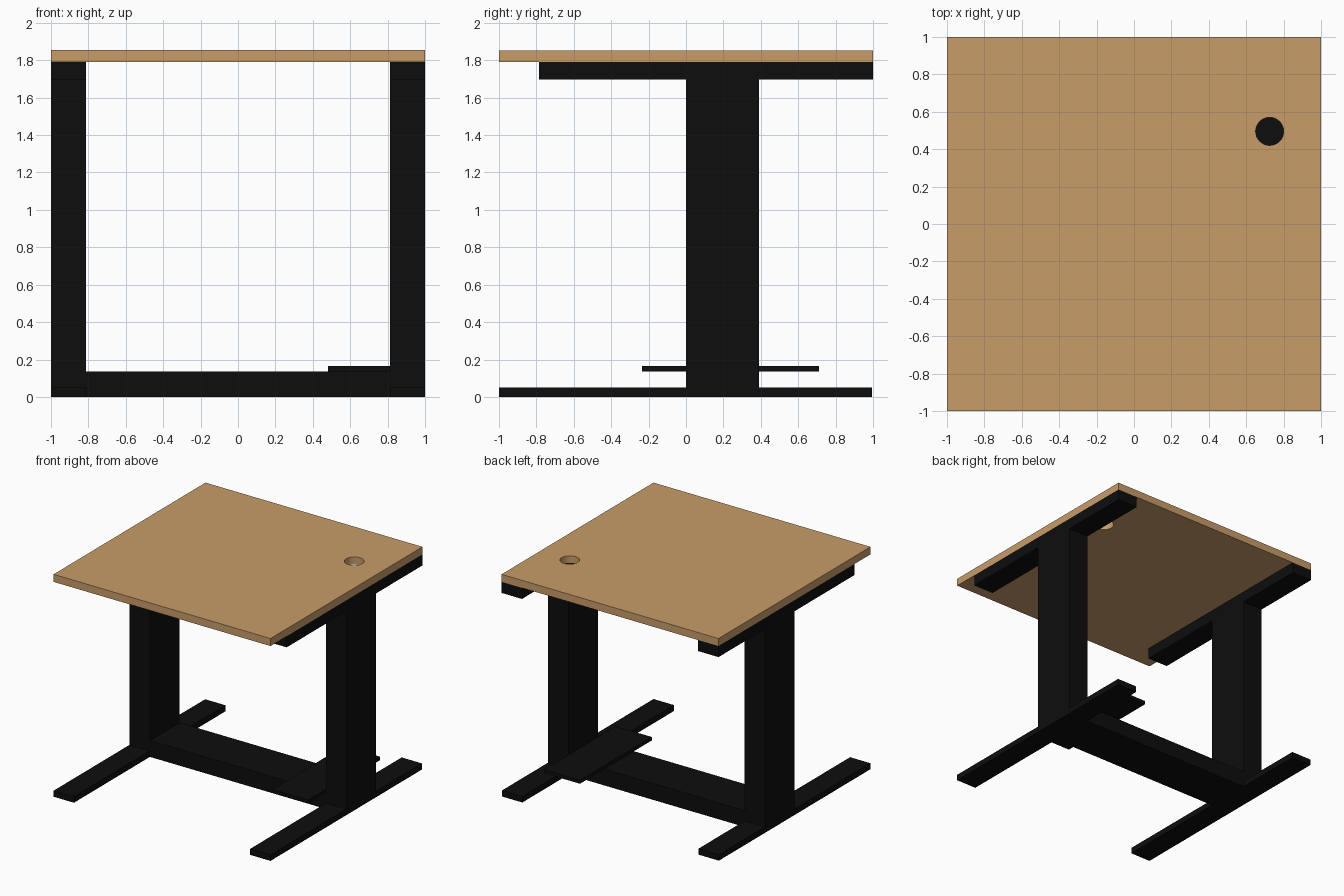
import bpy

if "Cube" in bpy.data.objects:
    bpy.data.objects.remove(bpy.data.objects["Cube"])


def material(name, rgb):
    m = bpy.data.materials.new(name)
    m.diffuse_color = (*rgb, 1.0)
    m.use_nodes = True
    m.node_tree.nodes["Principled BSDF"].inputs["Base Color"].default_value = m.diffuse_color
    return m


wood = material("light_wood", (0.58, 0.335, 0.144))
black = material("black_metal", (0.004, 0.004, 0.004))


def box(name, x, y, z, mat):
    """Box from (min, max) pairs on each axis."""
    bpy.ops.mesh.primitive_cube_add(size=1)
    ob = bpy.context.object
    ob.name = name
    for v in ob.data.vertices:
        v.co = [a + (b - a) * (c + 0.5) for (a, b), c in zip((x, y, z), v.co)]
    ob.data.materials.append(mat)
    return ob


# Tabletop with a round cable hole
top = box("tabletop", (-1, 1), (-1, 1), (1.79, 1.853), wood)
bpy.ops.mesh.primitive_cylinder_add(vertices=32, radius=0.075, depth=0.3,
                                    location=(0.725, 0.495, 1.82))
cutter = bpy.context.object
cutter.name = "cable_hole_cutter"
cutter.data.materials.append(wood)
cutter.hide_render = True
cut = top.modifiers.new("cable_hole", 'BOOLEAN')
cut.operation = 'DIFFERENCE'
cut.solver = 'EXACT'
cut.object = cutter
bpy.context.view_layer.objects.active = top
bpy.ops.object.modifier_apply(modifier=cut.name)
bpy.data.objects.remove(cutter)

# Leg frames: foot, column and top support on each side
for side, x in (("left", (-1, -0.812)), ("right", (0.812, 1))):
    box(side + "_foot", x, (-1, 0.995), (0, 0.05), black)
    box(side + "_column", x, (0, 0.39), (0.05, 1.698), black)
    box(side + "_top_support", x, (-0.787, 1), (1.698, 1.79), black)

# Low crossbar joining the two legs
box("crossbar", (-0.812, 0.812), (0, 0.39), (0, 0.136), black)

# Thin shelf plate resting on the crossbar by the right leg
box("shelf_plate", (0.48, 0.812), (-0.235, 0.71), (0.136, 0.165), black)
